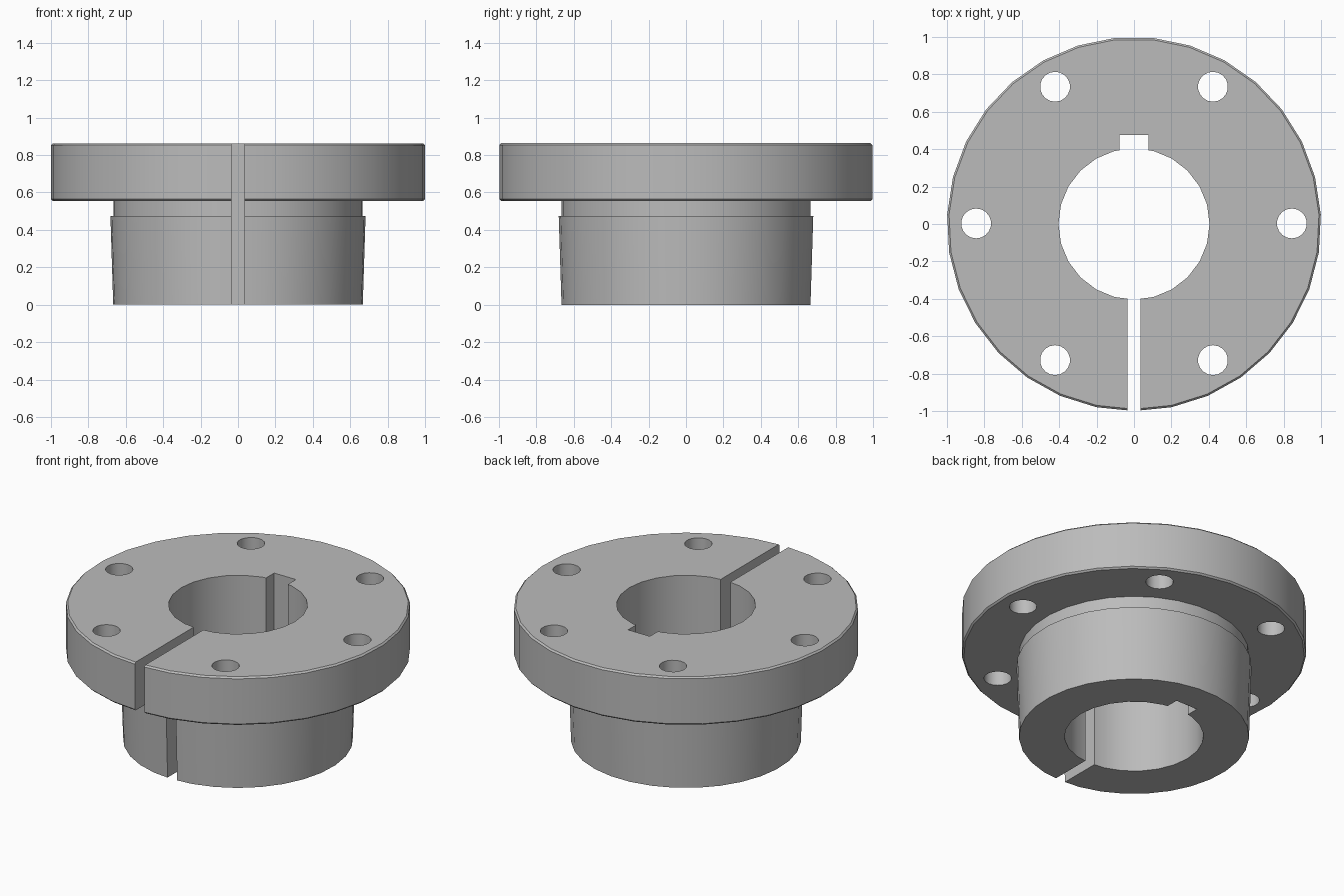
import bpy, bmesh, math

cube = bpy.data.objects.get("Cube")
if cube:
    bpy.data.objects.remove(cube, do_unlink=True)

steel = bpy.data.materials.new("steel grey")
steel.use_nodes = True
grey = (0.5, 0.5, 0.5, 1)
steel.diffuse_color = grey
steel.node_tree.nodes["Principled BSDF"].inputs["Base Color"].default_value = grey

HEIGHT = 0.863


def lathe(name, profile, sides, x=0, y=0):
    """Closed solid of revolution from (radius, z) points, one vertex facing the front."""
    bm = bmesh.new()
    rings = []
    for r, z in profile:
        ring = []
        for i in range(sides):
            a = 2 * math.pi * i / sides - math.pi / 2
            ring.append(bm.verts.new((x + r * math.cos(a), y + r * math.sin(a), z)))
        rings.append(ring)
    for low, high in zip(rings, rings[1:]):
        for i in range(sides):
            j = (i + 1) % sides
            bm.faces.new((low[i], low[j], high[j], high[i]))
    bm.faces.new(rings[0][::-1])
    bm.faces.new(rings[-1])
    mesh = bpy.data.meshes.new(name)
    bm.to_mesh(mesh)
    bm.free()
    mesh.materials.append(steel)
    obj = bpy.data.objects.new(name, mesh)
    bpy.context.collection.objects.link(obj)
    return obj


def block(name, x, y0, y1):
    """Tall cutting block of half-width x between two y positions."""
    bpy.ops.mesh.primitive_cube_add(size=1, location=(0, (y0 + y1) / 2, HEIGHT / 2))
    obj = bpy.context.object
    obj.name = name
    obj.scale = (2 * x, y1 - y0, 2)
    obj.data.materials.append(steel)
    return obj


# Tapered hub, relieved neck and chamfered flange
bushing = lathe("flanged_bushing", [
    (0.668, 0), (0.683, 0.473), (0.667, 0.473), (0.667, 0.554),
    (0.99, 0.554), (1, 0.564), (1, HEIGHT - 0.01), (0.99, HEIGHT)], 31)

# Bore, keyway, clamping slot and six bolt holes
cutters = [lathe("bore_cutter", [(0.404, -0.5), (0.404, 1.5)], 24),
           block("keyway_cutter", 0.077, 0.2, 0.476),
           block("slot_cutter", 0.034, -1.2, -0.2)]
for i in range(6):
    a = i * math.pi / 3
    cutters.append(lathe("bolt_hole_cutter", [(0.08, 0.3), (0.08, 1.2)], 18,
                         0.844 * math.cos(a), 0.844 * math.sin(a) + 0.003))

bpy.context.view_layer.update()
bpy.ops.object.select_all(action="DESELECT")
bpy.context.view_layer.objects.active = bushing
bushing.select_set(True)
for cutter in cutters:
    cutter.hide_render = True
    mod = bushing.modifiers.new("cut", "BOOLEAN")
    mod.operation = "DIFFERENCE"
    mod.solver = "EXACT"
    mod.object = cutter
    bpy.ops.object.modifier_apply(modifier=mod.name)
for cutter in cutters:
    bpy.data.objects.remove(cutter, do_unlink=True)

bpy.ops.object.shade_smooth_by_angle(angle=math.radians(30))
